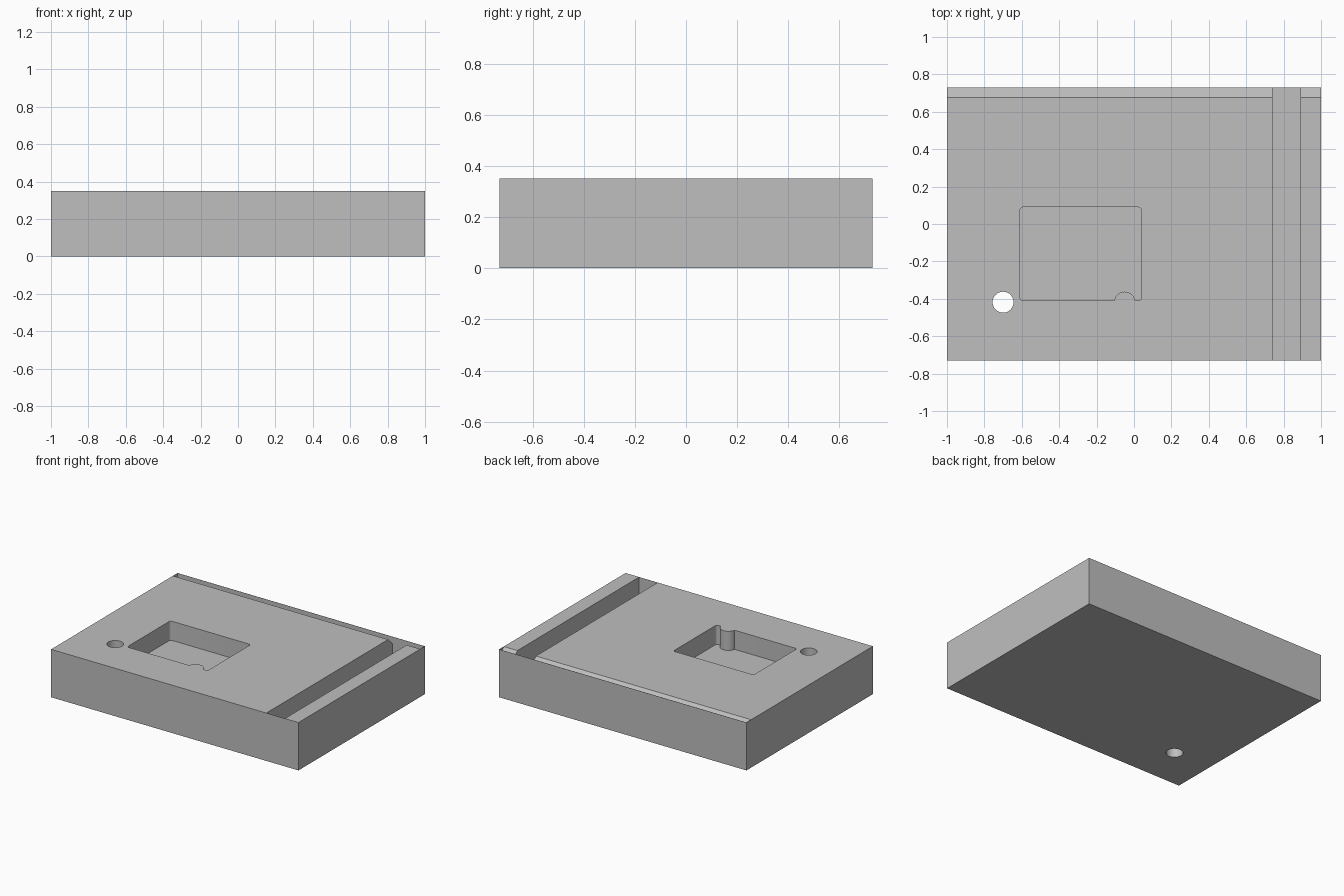
import bpy, bmesh, math
from mathutils import Vector

default = bpy.data.objects.get("Cube")
if default:
    bpy.data.objects.remove(default, do_unlink=True)

W, D, H = 1.0, 0.73, 0.35          # half width, half depth, height
SKIN = 0.001                       # thin wall closing the ends of the cuts
TOP = H + 0.1

grey = bpy.data.materials.new("light grey")
grey.use_nodes = True
colour = (0.52, 0.52, 0.52, 1)
grey.diffuse_color = colour
grey.node_tree.nodes["Principled BSDF"].inputs["Base Color"].default_value = colour


def prism(name, outline, offset):
    """Solid made by sweeping a closed 3D outline along an offset."""
    bm = bmesh.new()
    face = bm.faces.new([bm.verts.new(p) for p in outline])
    swept = bmesh.ops.extrude_face_region(bm, geom=[face])["geom"]
    verts = [g for g in swept if isinstance(g, bmesh.types.BMVert)]
    bmesh.ops.translate(bm, verts=verts, vec=Vector(offset))
    bmesh.ops.recalc_face_normals(bm, faces=bm.faces)
    mesh = bpy.data.meshes.new(name)
    bm.to_mesh(mesh)
    bm.free()
    mesh.materials.append(grey)
    obj = bpy.data.objects.new(name, mesh)
    bpy.context.collection.objects.link(obj)
    return obj


def block(name, x0, x1, y0, y1, z0, z1):
    outline = [(x0, y0, z0), (x1, y0, z0), (x1, y1, z0), (x0, y1, z0)]
    return prism(name, outline, (0, 0, z1 - z0))


def arc(cx, cy, r, start, end, steps, z):
    angles = [math.radians(start + (end - start) * i / steps) for i in range(steps + 1)]
    return [(cx + r * math.cos(a), cy + r * math.sin(a), z) for a in angles]


def cut(target, cutter):
    mod = target.modifiers.new(cutter.name, "BOOLEAN")
    mod.operation = "DIFFERENCE"
    mod.solver = "EXACT"
    mod.object = cutter
    bpy.context.view_layer.objects.active = target
    bpy.ops.object.modifier_apply(modifier=mod.name)
    bpy.data.objects.remove(cutter, do_unlink=True)


plate = block("base_plate", -W, W, -D, D, 0, H)

# Long groove, closed front and back by a thin skin
cut(plate, block("groove_cutter", 0.74, 0.89, -D + SKIN, D - SKIN, H - 0.15, TOP))

# Bevelled back strip behind a thin skin
back, drop = D - SKIN, 0.053
bevel = [(-W + SKIN, back - drop, H), (-W + SKIN, back, H - drop),
         (-W + SKIN, back, TOP), (-W + SKIN, back - drop, TOP)]
cut(plate, prism("bevel_cutter", bevel, (2 * (W - SKIN), 0, 0)))

# Rounded pocket with a half-round column standing in its front wall
x0, x1, y0, y1, r = -0.61, 0.04, -0.41, 0.09, 0.018
floor, hole_y, hole_r = H - 0.14, -0.418, 0.056
lift = math.degrees(math.asin((y0 - hole_y) / hole_r))
pocket = (arc(x0 + r, y0 + r, r, 180, 270, 6, floor)
          + arc(-0.05, hole_y, hole_r, 180 - lift, lift, 20, floor)
          + arc(x1 - r, y0 + r, r, 270, 360, 6, floor)
          + arc(x1 - r, y1 - r, r, 0, 90, 6, floor)
          + arc(x0 + r, y1 - r, r, 90, 180, 6, floor))
cut(plate, prism("pocket_cutter", pocket, (0, 0, TOP - floor)))

# Round through hole
hole = arc(-0.70, hole_y, hole_r, 0, 360, 40, -0.1)[:-1]
cut(plate, prism("hole_cutter", hole, (0, 0, TOP + 0.1)))

# Smooth the round walls, keep the edges sharp
bpy.ops.object.select_all(action="DESELECT")
plate.select_set(True)
bpy.context.view_layer.objects.active = plate
bpy.ops.object.shade_smooth_by_angle(angle=math.radians(30))
